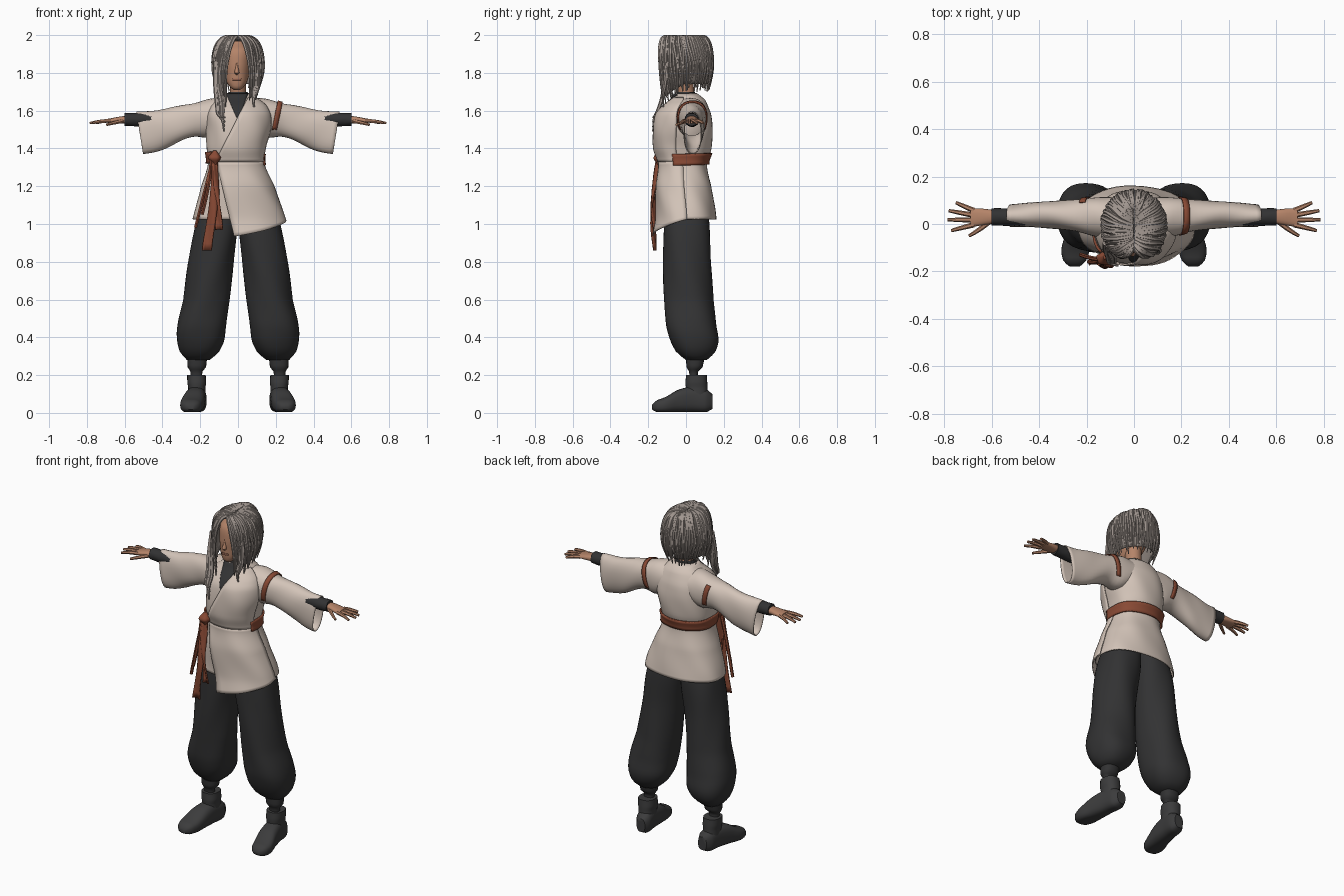
import bpy, bmesh, random
from math import sin, cos, pi, acos, copysign

random.seed(4)
if "Cube" in bpy.data.objects:
    bpy.data.objects.remove(bpy.data.objects["Cube"])


def material(name, *rgb):
    m = bpy.data.materials.new(name)
    m.use_nodes = True
    m.diffuse_color = (*rgb, 1)
    m.node_tree.nodes["Principled BSDF"].inputs["Base Color"].default_value = (*rgb, 1)
    return m


CREAM = material("cream_cloth", .65, .55, .48)
BLACK = material("black_cloth", .032, .032, .033)
BOOT = material("boot_grey", .045, .045, .046)
RUST = material("rust_sash", .25, .068, .035)
SKIN = material("skin", .46, .23, .14)
LIP = material("lip", .33, .14, .09)
HAIR = material("silver_hair", .36, .31, .28)
HAIR_DARK = material("shaded_hair", .22, .19, .17)


def lerp(a, b, t):
    return a + (b - a) * t


def spline(rows, k):
    """Smooth interpolation of rows, whose first column is the ascending key."""
    last = len(rows) - 1
    i = max(0, min(last - 1, sum(r[0] <= k for r in rows) - 1))
    p0, p1, p2, p3 = (rows[max(0, min(last, j))] for j in range(i - 1, i + 3))
    f = (k - p1[0]) / (p2[0] - p1[0])
    return [b + f / 2 * (c - a + f * (2*a - 5*b + 4*c - d + f * (3*b - a - 3*c + d)))
            for a, b, c, d in zip(p0[1:], p1[1:], p2[1:], p3[1:])]


def surface(axis, rows, n=2.0, fold=0.0, freq=5, twist=14):
    """Tube along an axis; rows are key, two centres, two radii."""
    def point(k, a, off=0.0):
        c1, c2, r1, r2 = spline(rows, k)
        w = 1 + fold * sin(freq * a + twist * k)
        p = c1 + (r1 * w + off) * copysign(abs(cos(a)) ** (2 / n), cos(a))
        q = c2 + (r2 * w + off) * copysign(abs(sin(a)) ** (2 / n), sin(a))
        return {"x": (k, p, q), "y": (p, k, q), "z": (p, q, k)}[axis]
    return point


def finish(ob, mirror=False, thick=0.0, angle=0.9):
    bpy.ops.object.select_all(action="DESELECT")
    ob.select_set(True)
    bpy.context.view_layer.objects.active = ob
    bpy.ops.object.shade_smooth_by_angle(angle=angle)
    if thick:
        mod = ob.modifiers.new("thickness", "SOLIDIFY")
        mod.thickness, mod.offset = thick, 0
    if mirror:
        ob.modifiers.new("mirror", "MIRROR")
    return ob


def grid(name, f, nu, nv, mat, closed=False, caps=False, mirror=False, thick=0.0):
    """Sheet of f(u, v); closed joins the u direction into a tube."""
    bm = bmesh.new()
    cols = nu if closed else nu + 1
    vs = [[bm.verts.new(f(i / nu, j / nv)) for i in range(cols)] for j in range(nv + 1)]
    for j in range(nv):
        for i in range(nu):
            k = (i + 1) % cols
            bm.faces.new((vs[j][i], vs[j][k], vs[j + 1][k], vs[j + 1][i]))
    if caps:
        bm.faces.new(vs[0])
        bm.faces.new(vs[-1])
    bmesh.ops.recalc_face_normals(bm, faces=bm.faces)
    me = bpy.data.meshes.new(name)
    bm.to_mesh(me)
    bm.free()
    me.materials.append(mat)
    ob = bpy.data.objects.new(name, me)
    bpy.context.collection.objects.link(ob)
    return finish(ob, mirror, thick)


def loft(name, p, k0, k1, mat, nk=20, na=28, **kw):
    return grid(name, lambda u, v: p(lerp(k0, k1, v), 2 * pi * u), na, nk, mat, closed=True, **kw)


def strands(name, paths, radius, mat, mirror=False, tip=0.25):
    """Tapered round strands, one per path."""
    cu = bpy.data.curves.new(name, "CURVE")
    cu.dimensions, cu.bevel_depth, cu.bevel_resolution = "3D", radius, 1
    cu.use_fill_caps, cu.resolution_u = True, 3
    for path in paths:
        sp = cu.splines.new("NURBS")
        sp.points.add(len(path) - 1)
        for i, (pt, co) in enumerate(zip(sp.points, path)):
            pt.co = (*co, 1)
            pt.radius = lerp(1, tip, (i / (len(path) - 1)) ** 2)
        sp.use_endpoint_u, sp.order_u = True, 3
    cu.materials.append(mat)
    ob = bpy.data.objects.new(name, cu)
    bpy.context.collection.objects.link(ob)
    bpy.ops.object.select_all(action="DESELECT")
    ob.select_set(True)
    bpy.context.view_layer.objects.active = ob
    bpy.ops.object.convert(target="MESH")
    return finish(bpy.context.view_layer.objects.active, mirror)


# Jacket body
BODY_N = 2.3
body_rows = [(.92, 0, 0, .25, .168), (1.03, 0, .005, .238, .152), (1.2, -.005, -.01, .185, .142),
             (1.32, -.012, -.015, .145, .122), (1.4, -.012, -.015, .152, .146),
             (1.5, 0, -.012, .165, .152), (1.58, 0, -.01, .163, .14), (1.63, 0, 0, .14, .11),
             (1.66, 0, .01, .1, .085), (1.69, 0, 0, .066, .056)]
body = surface("z", body_rows, BODY_N, .012, 6, 22)
loft("jacket_body", body, 1.025, 1.69, CREAM, 40, 48, thick=.006)


def front_angle(x, z):
    cx, _, rx, _ = spline(body_rows, z)
    t = max(-1, min(1, (x - cx) / rx))
    return -acos(copysign(abs(t) ** (BODY_N / 2), t))


def neckline(u, v):
    z = lerp(1.545, 1.69, v)
    return body(z, front_angle(lerp(-.06 * v, .05 * v, u), z), .006)


def chest_wrap(u, v):
    z = lerp(1.33, 1.67, v)
    return body(z, lerp(front_angle(lerp(-.115, .05, v), z), -.2, u), .009)


def skirt_wrap(u, v):
    z = lerp(1.33, lerp(.935, 1.025, u), v)
    return body(z, lerp(front_angle(lerp(-.11, -.02, v), z), 0, u), .005 + .007 * v)


grid("neckline_insert", neckline, 8, 10, BLACK, thick=.004)
grid("chest_wrap", chest_wrap, 14, 24, CREAM, thick=.007)
grid("skirt_wrap", skirt_wrap, 16, 20, CREAM, thick=.007)
undershirt = surface("z", [(1.62, 0, 0, .08, .07), (1.68, 0, 0, .058, .052), (1.7, 0, 0, .05, .048)])
loft("undershirt_collar", undershirt, 1.62, 1.7, BLACK, 5)

# Sleeves, with slanted open cuffs
sleeve_tube = surface("x", [(.06, .02, 1.575, .09, .085), (.15, .03, 1.56, .082, .1),
                            (.24, .035, 1.55, .065, .085), (.38, .04, 1.507, .053, .1),
                            (.52, .035, 1.48, .045, .11)], 2.2, .025, 3, 30)


def sleeve(k, a, off=0.0):
    x, y, z = sleeve_tube(k, a, off)
    return x + .16 * (z - 1.48) * max(0, (k - .2) / .32), y, z


loft("sleeves", sleeve, .06, .52, CREAM, 22, 28, mirror=True, thick=.005)
lining = surface("x", [(.3, .035, 1.55, .035, .035), (.5, .03, 1.552, .037, .037),
                       (.6, .03, 1.553, .036, .034)], fold=.03, twist=90)
loft("undershirt_cuffs", lining, .3, .6, BLACK, 18, 18, caps=True, mirror=True)


# Shoulder trim: full on the left, only the back on the right
def trim(side, a0, a1):
    def f(u, v):
        x, y, z = sleeve(.2 + .025 * v, lerp(a0, a1, u), .006)
        return side * (x + .2 * (z - 1.6)), y, z
    return f


grid("left_shoulder_trim", trim(1, -.6, pi + .6), 24, 2, RUST, thick=.006)
grid("right_shoulder_trim", trim(-1, -.6, .75), 10, 2, RUST, thick=.006)

# Hands
palm = surface("x", [(.57, .03, 1.552, .026, .022), (.63, .03, 1.55, .034, .018),
                     (.69, .027, 1.545, .04, .012)], 2.4)
loft("palms", palm, .57, .69, SKIN, 8, 16, caps=True, mirror=True)
tips = [(.75, .09), (.78, .056), (.785, .018), (.77, -.028)]
fingers = [[(.675, .057 - .02 * i, 1.546), (lerp(.68, x, .5), lerp(.057 - .02 * i, y, .5), 1.547),
            (x, y, 1.534)] for i, (x, y) in enumerate(tips)]
fingers.append([(.61, .01, 1.545), (.65, -.025, 1.538), (.695, -.05, 1.525)])
strands("fingers", fingers, .0115, SKIN, mirror=True, tip=.6)

# Trousers and ankle wraps
leg = surface("z", [(.28, .21, .055, .06, .055), (.315, .205, .052, .1, .1), (.38, .198, .045, .127, .13),
                    (.46, .192, .028, .132, .136), (.6, .167, .015, .122, .13), (.8, .143, .005, .119, .125),
                    (1., .113, .004, .114, .123), (1.2, .08, 0, .085, .1)], 2.1, .025, 4, 11)
loft("trouser_legs", leg, .28, 1.2, BLACK, 40, 36, caps=True, mirror=True)
ankle = surface("z", [(.15, .22, .045, .03, .025), (.22, .22, .04, .032, .024), (.24, .218, .045, .048, .042),
                      (.31, .215, .05, .052, .05)], 2.3)
loft("ankle_wraps", ankle, .15, .31, BLACK, 14, 20, mirror=True)

# Boots
foot = surface("y", [(-.18, .25, .03, .02, .012), (-.16, .25, .035, .046, .03), (-.11, .246, .042, .06, .042),
                     (-.04, .232, .063, .057, .06), (.04, .22, .072, .05, .067), (.11, .212, .065, .046, .06),
                     (.14, .208, .06, .028, .04)], 2.7)


def boot(k, a, off=0.0):
    x, y, z = foot(k, a, off)
    return x, y, max(z, .004)


loft("boots", boot, -.18, .14, BOOT, 24, 24, caps=True, mirror=True)
shaft = surface("z", [(.06, .217, .06, .046, .055), (.14, .218, .056, .046, .057), (.155, .218, .055, .05, .058),
                      (.2, .22, .055, .049, .055)], 2.3)
loft("boot_shafts", shaft, .06, .2, BOOT, 12, 24, caps=True, mirror=True)

# Sash around the back, with knot and hanging ends at the right hip
grid("sash", lambda u, v: body(lerp(1.31, 1.37, v) + .012 * u, lerp(-.35, 3.85, u), .011),
     40, 4, RUST, thick=.009)


def ribbon(name, *rows):
    def f(u, v):
        x, y, w = spline(rows, lerp(rows[0][0], rows[-1][0], v))
        return x + w * (u - .5), y + .012 * sin(3 * u + 6 * v), lerp(rows[0][0], rows[-1][0], v)
    grid(name, f, 4, 14, RUST, thick=.008)


ribbon("sash_end_long", (.86, -.165, -.172, .05), (1.1, -.13, -.172, .043), (1.36, -.122, -.15, .03))
ribbon("sash_end_short", (.97, -.1, -.172, .038), (1.15, -.115, -.168, .03), (1.34, -.12, -.15, .025))
strands("sash_loop", [[(-.13, -.15, 1.35), (-.17, -.15, 1.2), (-.225, -.13, .98)],
                      [(-.14, -.15, 1.35), (-.15, -.165, 1.2), (-.19, -.16, 1.05)]], .01, RUST, tip=.9)
knot = surface("z", [(1.315, -.122, -.145, .008, .008), (1.35, -.125, -.145, .034, .028),
                     (1.39, -.122, -.14, .008, .008)], fold=.08)
loft("sash_knot", knot, 1.315, 1.39, RUST, 10, 16, caps=True)

# Neck, head and face
neck = surface("z", [(1.62, 0, .01, .05, .05), (1.7, 0, -.002, .043, .045), (1.78, 0, -.01, .045, .05)])
loft("neck", neck, 1.62, 1.78, SKIN, 8)
head = surface("z", [(1.71, -.006, -.082, .016, .018), (1.722, -.006, -.076, .034, .036),
                     (1.75, -.006, -.058, .053, .06), (1.79, -.006, -.034, .066, .086),
                     (1.85, -.005, -.02, .075, .102), (1.92, -.002, -.005, .08, .105), (1.97, 0, 0, .04, .06)], 2.15)
loft("head", head, 1.71, 1.97, SKIN, 24, 32, caps=True)
nose = surface("z", [(1.79, -.006, -.12, .004, .004), (1.8, -.006, -.122, .013, .016),
                     (1.83, -.006, -.118, .007, .01), (1.87, -.006, -.116, .004, .004)])
loft("nose", nose, 1.79, 1.87, SKIN, 8, 12, caps=True)
grid("mouth", lambda u, v: head(1.761 + .01 * v, -pi / 2 + .7 * (u - .5), .002), 6, 2, LIP, thick=.003)


# Bobbed hair, parted in the middle and longer towards the face
def hair(side, t, v, off=0.0, drop=0.0):
    end = 1.725 - .085 * max(0, 1 - 2.5 * t) - drop
    f, z = spline([(0, .02, 1.982), (.2, .42, 1.992), (.4, .8, 1.957), (.6, .98, 1.88),
                   (.8, .98, lerp(1.88, end, .5)), (1, .78, end)], v)
    first = lerp(.1, .6, v)
    a = first + t * (pi - first)
    f2 = f + off * 7
    y = -.008 - cos(a) * .148 * f2 + lerp(-.09, .07, t) * max(0, 1 - f)
    return side * (.004 + sin(a) * .132 * f2), y, z + off * .6


locks = []
for side, label in ((1, "left"), (-1, "right")):
    grid(label + "_hair_base", lambda u, v: hair(side, u, .93 * v, -.009), 30, 20, HAIR_DARK, thick=.006)
    for i in range(30):
        t, d, o = i / 29, random.uniform(-.03, .025), random.uniform(-.004, .003)
        sway = random.uniform(-.02, .02)
        locks.append([hair(side, min(1, max(0, t + sway * sin(5 * j))), j / 9, o, d) for j in range(10)])
strands("hair_locks", locks, .0115, HAIR)

# Long face-framing locks
long_locks = [[(-.085 - .012 * i, -.11 + .01 * i, 1.86), (-.105 - .006 * i, -.11, 1.74),
               (-.075 - .012 * i, -.135, 1.63), (-.085 - .008 * i, -.17, 1.56),
               (-.075 + .003 * i, -.175, 1.49 + .025 * i)] for i in range(4)]
long_locks += [[(.08 + .01 * i, -.1, 1.86), (.095 + .008 * i, -.11, 1.74),
                (.075 + .01 * i, -.125, 1.68), (.085, -.12, 1.62 + .02 * i)] for i in range(3)]
strands("long_locks", long_locks, .012, HAIR, tip=.35)
